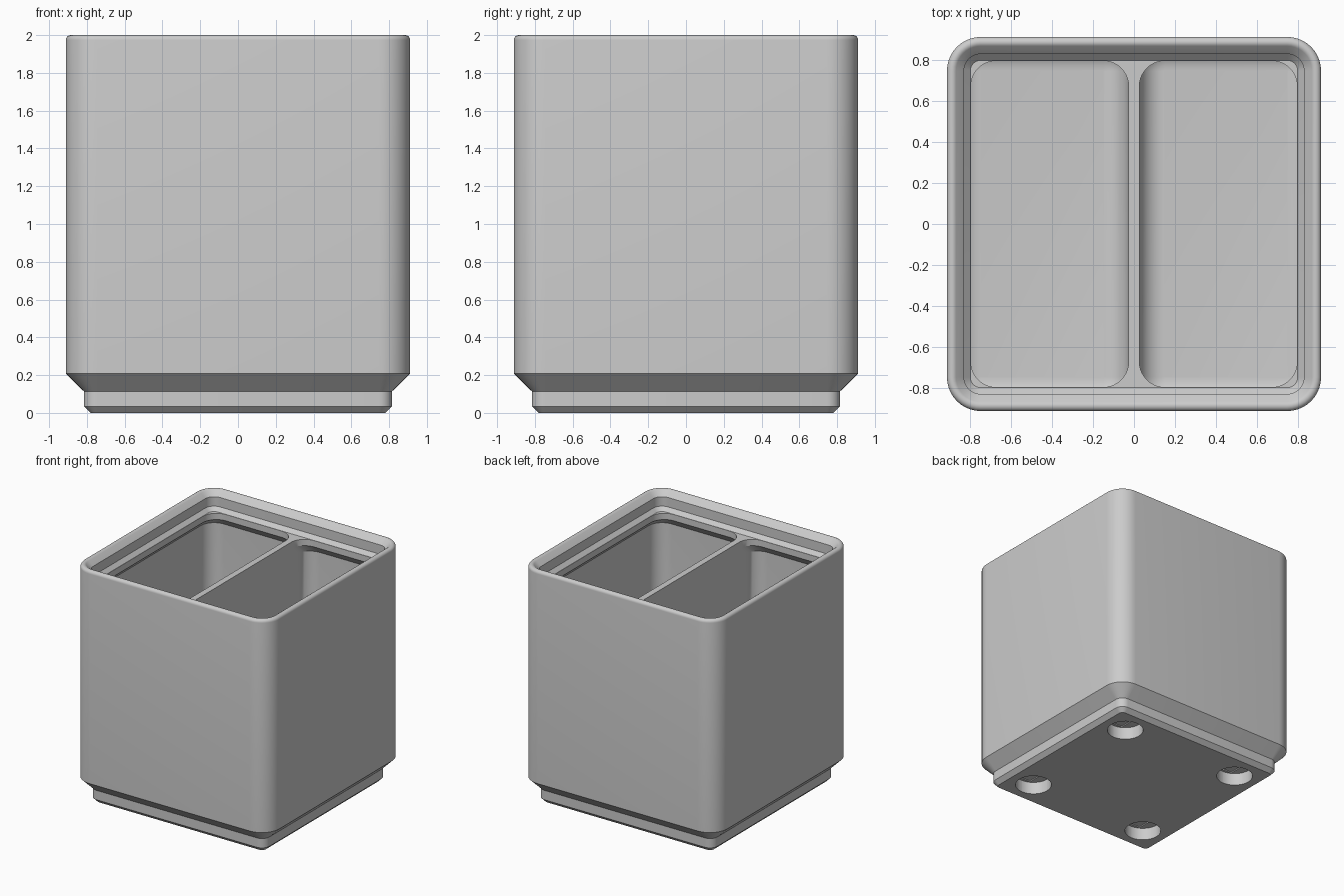
import bpy, bmesh, math

if "Cube" in bpy.data.objects:
    bpy.data.objects.remove(bpy.data.objects["Cube"], do_unlink=True)

# One plain grey plastic
grey = bpy.data.materials.new("grey_plastic")
grey.use_nodes = True
grey.diffuse_color = (0.6, 0.6, 0.6, 1)
grey.node_tree.nodes["Principled BSDF"].inputs["Base Color"].default_value = (0.6, 0.6, 0.6, 1)

STEPS = 10  # segments per rounded corner


def rounded_loop(bm, x0, x1, y0, y1, radius, z):
    """Ring of vertices following a rounded rectangle."""
    corners = [(x1 - radius, y1 - radius), (x0 + radius, y1 - radius),
               (x0 + radius, y0 + radius), (x1 - radius, y0 + radius)]
    ring = []
    for quarter, (cx, cy) in enumerate(corners):
        for i in range(STEPS + 1):
            a = (quarter + i / STEPS) * math.pi / 2
            ring.append(bm.verts.new((cx + radius * math.cos(a), cy + radius * math.sin(a), z)))
    return ring


def loft(name, sections):
    """Closed solid skinned through rounded rectangles."""
    bm = bmesh.new()
    rings = [rounded_loop(bm, *s) for s in sections]
    n = len(rings[0])
    for a, b in zip(rings, rings[1:]):
        for i in range(n):
            j = (i + 1) % n
            bm.faces.new((a[i], a[j], b[j], b[i]))
    bm.faces.new(list(reversed(rings[0])))
    bm.faces.new(rings[-1])
    bmesh.ops.recalc_face_normals(bm, faces=bm.faces)
    mesh = bpy.data.meshes.new(name)
    bm.to_mesh(mesh)
    bm.free()
    mesh.materials.append(grey)
    obj = bpy.data.objects.new(name, mesh)
    bpy.context.collection.objects.link(obj)
    return obj


def cut(target, cutter):
    cutter.hide_render = True
    mod = target.modifiers.new("cut", "BOOLEAN")
    mod.operation = "DIFFERENCE"
    mod.solver = "EXACT"
    mod.object = cutter
    bpy.ops.object.select_all(action="DESELECT")
    bpy.context.view_layer.objects.active = target
    target.select_set(True)
    bpy.ops.object.modifier_apply(modifier=mod.name)
    bpy.data.objects.remove(cutter, do_unlink=True)


# Outer shell: stepped foot, straight wall, rounded rim, stacking lip
HALF, CORNER, LEDGE = 0.911, 0.165, 1.844
profile = [(0.781, 0), (0.816, 0.035), (0.816, 0.114), (HALF, 0.208)]
rim = 0.026
for i in range(9):
    a = math.radians(135 * i / 8)
    profile.append((HALF - rim + rim * math.cos(a), 2 - rim + rim * math.sin(a)))
profile += [(0.828, LEDGE + 0.11), (0.828, LEDGE + 0.031), (0.797, LEDGE)]
box = loft("divided_bin", [(-h, h, -h, h, CORNER - (HALF - h), z) for h, z in profile])

# Two compartments, undercut below the lip, with filleted floors
DIVIDER, OPEN, WALL, FLOOR, FILLET = 0.026, 0.795, 0.869, 0.307, 0.12
for side in (-1, 1):
    levels = [(OPEN, 0, 1.95), (OPEN, 0, LEDGE - 0.053), (WALL, 0, LEDGE - 0.127)]
    for i in range(9):
        a = math.pi / 2 * i / 8
        levels.append((WALL, FILLET * (1 - math.cos(a)), FLOOR + FILLET * (1 - math.sin(a))))
    sections = []
    for outer, inset, z in levels:
        xs = sorted((side * (DIVIDER + inset), side * (outer - inset)))
        sections.append((xs[0], xs[1], inset - outer, outer - inset, 0.125 - inset, z))
    cut(box, loft("compartment_cutter", sections))

# Four round magnet pockets under the foot, each with a shallow slot
for sx in (-1, 1):
    for sy in (-1, 1):
        x, y, r = sx * 0.57, sy * 0.57, 0.143
        pocket = [(x - r, x + r, y - r, y + r, r - 0.0005, z) for z in (-0.05, 0.105)]
        cut(box, loft("pocket_cutter", pocket))
        slot = [(x - 0.065, x + 0.065, y - 0.12, y + 0.12, 0.01, z) for z in (0.06, 0.114)]
        cut(box, loft("slot_cutter", slot))

bpy.ops.object.select_all(action="DESELECT")
box.select_set(True)
bpy.context.view_layer.objects.active = box
bpy.ops.object.shade_smooth_by_angle(angle=math.radians(25))
